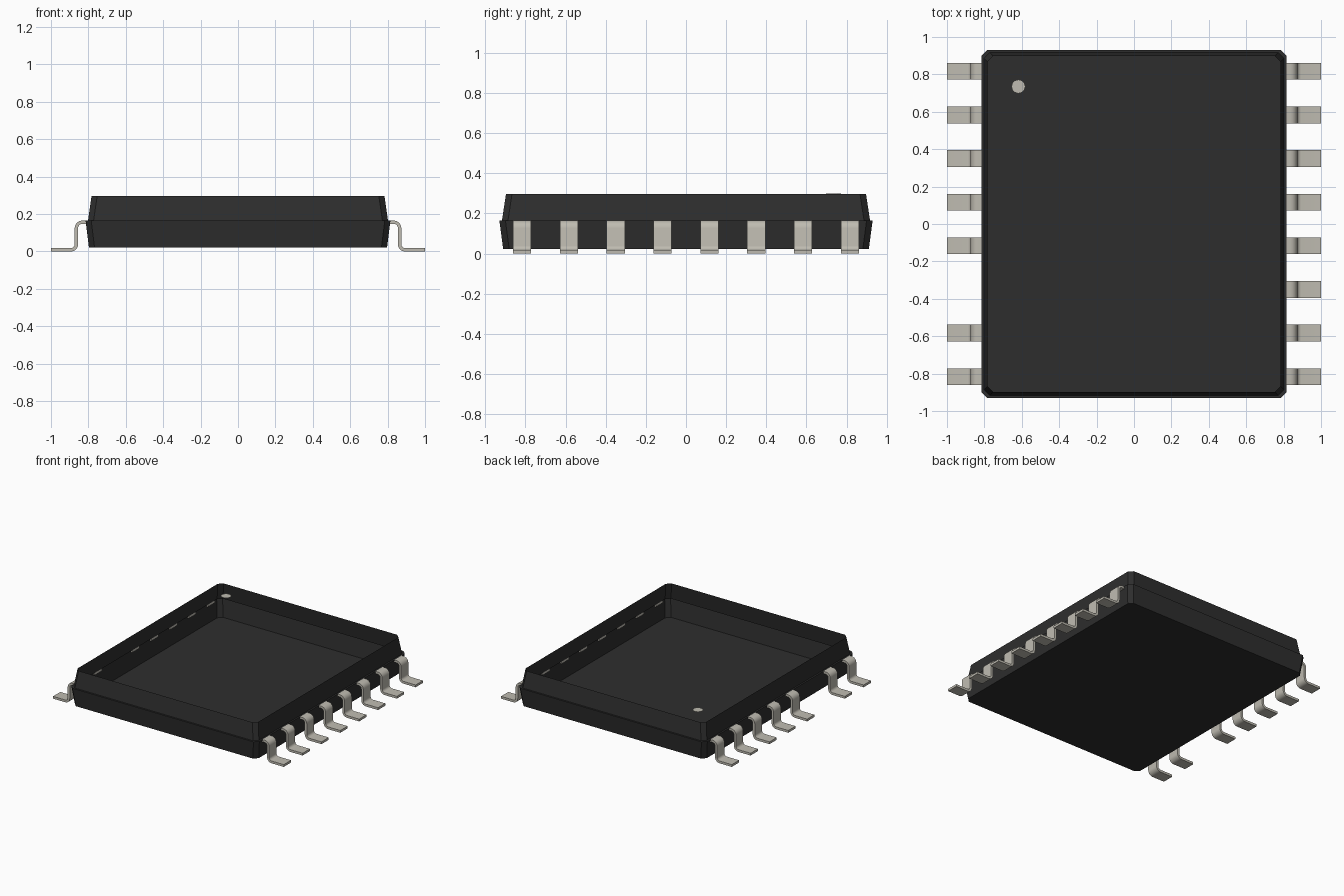
import bpy, bmesh, math
from mathutils import Vector

cube = bpy.data.objects.get("Cube")
if cube:
    bpy.data.objects.remove(cube, do_unlink=True)


def material(name, color):
    mat = bpy.data.materials.new(name)
    mat.use_nodes = True
    mat.diffuse_color = color
    bsdf = next(n for n in mat.node_tree.nodes if n.type == 'BSDF_PRINCIPLED')
    bsdf.inputs["Base Color"].default_value = color
    return mat


black = material("black_plastic", (0.027, 0.027, 0.027, 1))
metal = material("tin_metal", (0.52, 0.5, 0.44, 1))


def finish(bm, name, mat):
    mesh = bpy.data.meshes.new(name)
    bm.to_mesh(mesh)
    bm.free()
    mesh.materials.append(mat)
    obj = bpy.data.objects.new(name, mesh)
    bpy.context.collection.objects.link(obj)
    return obj


def ring(bm, hx, hy, z, cut=0.03):
    """Rectangle outline with chamfered corners."""
    pts = []
    for sx, sy in ((1, 1), (-1, 1), (-1, -1), (1, -1)):
        pair = [(sx * hx, sy * (hy - cut)), (sx * (hx - cut), sy * hy)]
        pts += pair if sx * sy > 0 else pair[::-1]
    return [bm.verts.new((x, y, z)) for x, y in pts]


# Package body: an open shell with a floor, a seam ledge and tapered walls
MID = 0.165
bm = bmesh.new()
rings = [ring(bm, 0.797, 0.911, 0.022),
         ring(bm, 0.815, 0.93, MID),
         ring(bm, 0.802, 0.917, MID),
         ring(bm, 0.783, 0.897, 0.297)]
bm.faces.new(rings[0][::-1])
for low, high in zip(rings, rings[1:]):
    for i in range(len(low)):
        j = (i + 1) % len(low)
        bm.faces.new((low[i], low[j], high[j], high[i]))
finish(bm, "package_body", black)

# Pin one marker: thin disc level with the rim
bm = bmesh.new()
bmesh.ops.create_cone(bm, cap_ends=True, segments=12, radius1=0.037,
                      radius2=0.037, depth=0.002)
bmesh.ops.translate(bm, verts=bm.verts, vec=(-0.618, 0.735, 0.297))
finish(bm, "pin_one_marker", metal)

# Gull wing lead profile, running from inside the wall down to the foot tip
THICK, WIDTH, BEND = 0.018, 0.09, 0.03
SHANK, TOP, FOOT = 0.864, MID - THICK / 2, THICK / 2


def arc(cx, cz, start, end, steps=5):
    angles = [math.radians(start + (end - start) * i / steps)
              for i in range(steps + 1)]
    return [Vector((cx + BEND * math.cos(a), cz + BEND * math.sin(a)))
            for a in angles]


path = [Vector((0.802, TOP))]
path += arc(SHANK - BEND, TOP - BEND, 90, 0)
path += arc(SHANK + BEND, FOOT + BEND, 180, 270)
path.append(Vector((1.0, FOOT)))


def lead(name, side, y):
    bm = bmesh.new()
    sections = []
    for i, p in enumerate(path):
        d = (path[min(i + 1, len(path) - 1)] - path[max(i - 1, 0)]).normalized()
        if i in (0, len(path) - 1):
            d = Vector((1, 0))
        off = Vector((-d.y, d.x)) * THICK / 2
        corners = ((p + off, -1), (p + off, 1), (p - off, 1), (p - off, -1))
        sections.append([bm.verts.new((side * q.x, y + s * WIDTH / 2, q.y))
                         for q, s in corners])
    for a, b in zip(sections, sections[1:]):
        for i in range(4):
            j = (i + 1) % 4
            bm.faces.new((a[i], a[j], b[j], b[i]))
    bm.faces.new(sections[0])
    bm.faces.new(sections[-1])
    bmesh.ops.recalc_face_normals(bm, faces=bm.faces)
    return finish(bm, name, metal)


# Two rows of leads; the right row has one position left empty
PITCH, COUNT, EMPTY = 0.2333, 8, 5
leads = []
for side, label in ((1, "left"), (-1, "right")):
    for n in range(COUNT):
        if side < 0 and n == EMPTY:
            continue
        y = ((COUNT - 1) / 2 - n) * PITCH
        leads.append(lead(f"{label}_lead_{n + 1}", side, y))

bpy.ops.object.select_all(action='DESELECT')
for obj in leads:
    obj.select_set(True)
bpy.context.view_layer.objects.active = leads[0]
bpy.ops.object.shade_smooth_by_angle(angle=math.radians(35))
